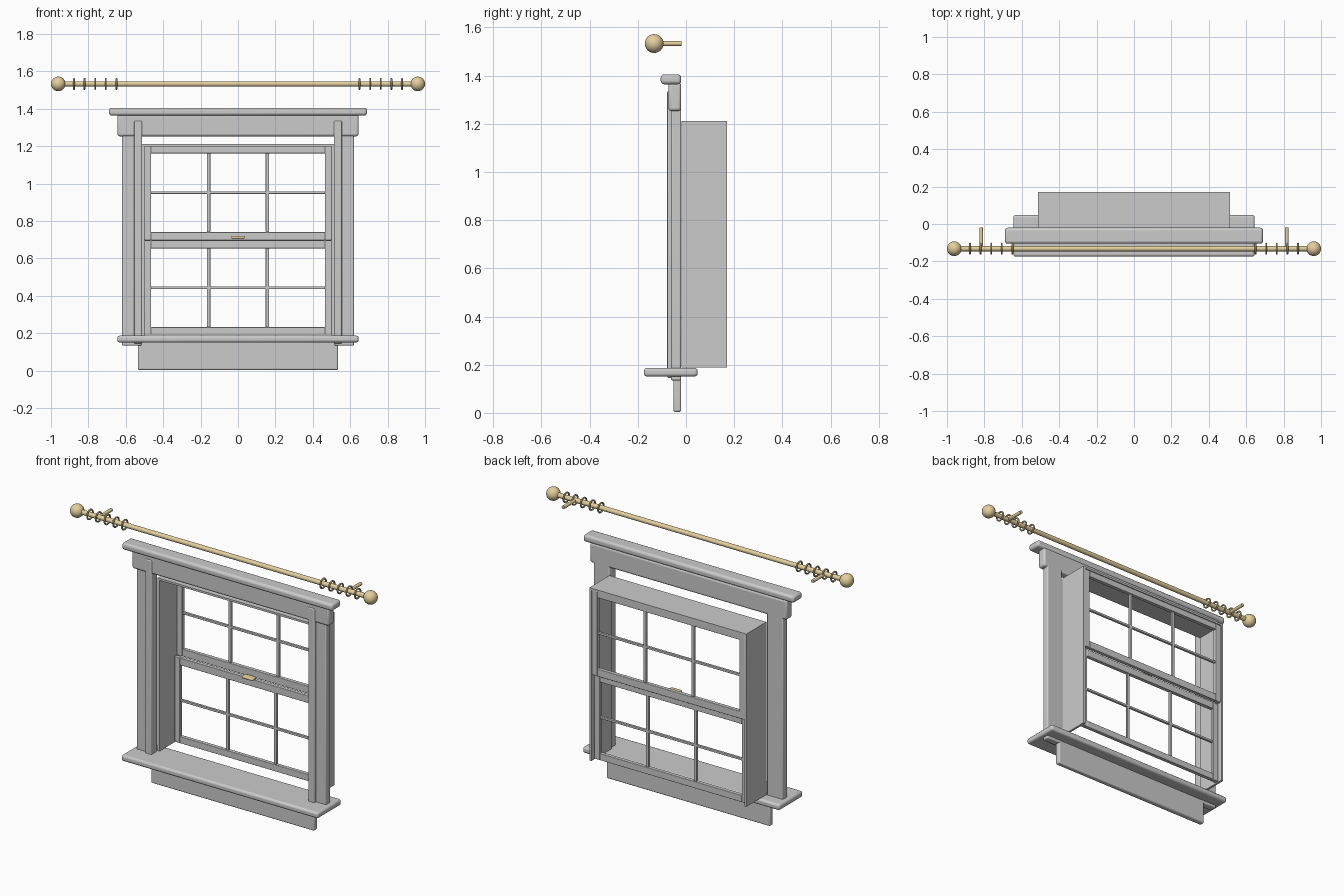
import bpy
from math import pi

if "Cube" in bpy.data.objects:
    bpy.data.objects.remove(bpy.data.objects["Cube"])

brass = bpy.data.materials.new("brass")
brass.diffuse_color = (0.78, 0.62, 0.34, 1)
brass.use_nodes = True
brass.node_tree.nodes["Principled BSDF"].inputs["Base Color"].default_value = brass.diffuse_color


def box(name, x, y, z, bevel=0.0, mat=None):
    """Box from (min, max) ranges, with optional rounded edges."""
    bpy.ops.mesh.primitive_cube_add(
        size=1, location=[(r[0] + r[1]) / 2 for r in (x, y, z)])
    o = bpy.context.object
    o.name = name
    o.scale = [r[1] - r[0] for r in (x, y, z)]
    bpy.ops.object.transform_apply(location=False, rotation=False, scale=True)
    if bevel:
        m = o.modifiers.new("round", 'BEVEL')
        m.width, m.segments = bevel, 3
        bpy.ops.object.shade_smooth_by_angle()
    if mat:
        o.data.materials.append(mat)
    return o


def brass_part(name):
    o = bpy.context.object
    o.name = name
    o.data.materials.append(brass)
    bpy.ops.object.shade_smooth_by_angle()


def sash(name, y, z0, z1, open0, open1):
    """Frame of stiles and rails with a 3 x 2 grid of glazing bars."""
    for s in (-1, 1):
        box(name + "_stile", sorted((s * 0.465, s * 0.5)), y, (z0, z1), 0.003)
    box(name + "_bottom_rail", (-0.466, 0.466), y, (z0, open0), 0.003)
    box(name + "_top_rail", (-0.466, 0.466), y, (open1, z1), 0.003)
    yb = (y[0] + 0.004, y[1] - 0.004)
    for x in (-0.157, 0.157):
        box(name + "_upright_bar", (x - 0.009, x + 0.009), yb, (open0, open1), 0.003)
    zm = (open0 + open1) / 2
    box(name + "_cross_bar", (-0.466, 0.466), yb, (zm - 0.007, zm + 0.007), 0.003)


# Sill, apron and head trim
box("sill", (-0.645, 0.645), (-0.174, 0.048), (0.151, 0.187), 0.012)
box("apron", (-0.535, 0.535), (-0.052, -0.02), (0.004, 0.155), 0.008)
box("head_board", (-0.645, 0.645), (-0.073, -0.02), (1.253, 1.37), 0.012)
box("head_cap", (-0.69, 0.69), (-0.105, -0.02), (1.364, 1.405), 0.014)

# Side casings with raised strips, and the deep side liners
for s in (-1, 1):
    box("side_casing", sorted((s * 0.515, s * 0.62)), (-0.062, -0.02), (0.135, 1.34), 0.006)
    box("casing_strip", sorted((s * 0.513, s * 0.555)), (-0.078, -0.03), (0.145, 1.335), 0.006)
    box("side_liner", sorted((s * 0.501, s * 0.514)), (-0.018, 0.17), (0.188, 1.2))
box("top_liner", (-0.514, 0.514), (-0.018, 0.17), (1.199, 1.211))

# Sliding sashes and latch
sash("upper_sash", (0.143, 0.166), 0.697, 1.199, 0.741, 1.162)
sash("lower_sash", (0.12, 0.143), 0.192, 0.697, 0.232, 0.654)
box("latch", (-0.036, 0.036), (0.085, 0.122), (0.704, 0.72), 0.006, brass)

# Curtain rod with ball ends, brackets and rings
RY, RZ = -0.132, 1.533
bpy.ops.mesh.primitive_cylinder_add(vertices=32, radius=0.014, depth=1.92,
                                    location=(0, RY, RZ), rotation=(0, pi / 2, 0))
brass_part("curtain_rod")
for s in (-1, 1):
    bpy.ops.mesh.primitive_uv_sphere_add(segments=32, ring_count=16, radius=0.039,
                                         location=(s * 0.961, RY, RZ))
    brass_part("rod_finial")
    bpy.ops.mesh.primitive_cylinder_add(vertices=20, radius=0.01, depth=0.115,
                                        location=(s * 0.817, -0.0755, RZ),
                                        rotation=(pi / 2, 0, 0))
    brass_part("rod_bracket")
    for i in range(5):
        bpy.ops.mesh.primitive_torus_add(major_segments=32, minor_segments=10,
                                         major_radius=0.027, minor_radius=0.005,
                                         location=(s * (0.65 + 0.0567 * i), RY, RZ),
                                         rotation=(0, pi / 2, 0))
        brass_part("curtain_ring")
